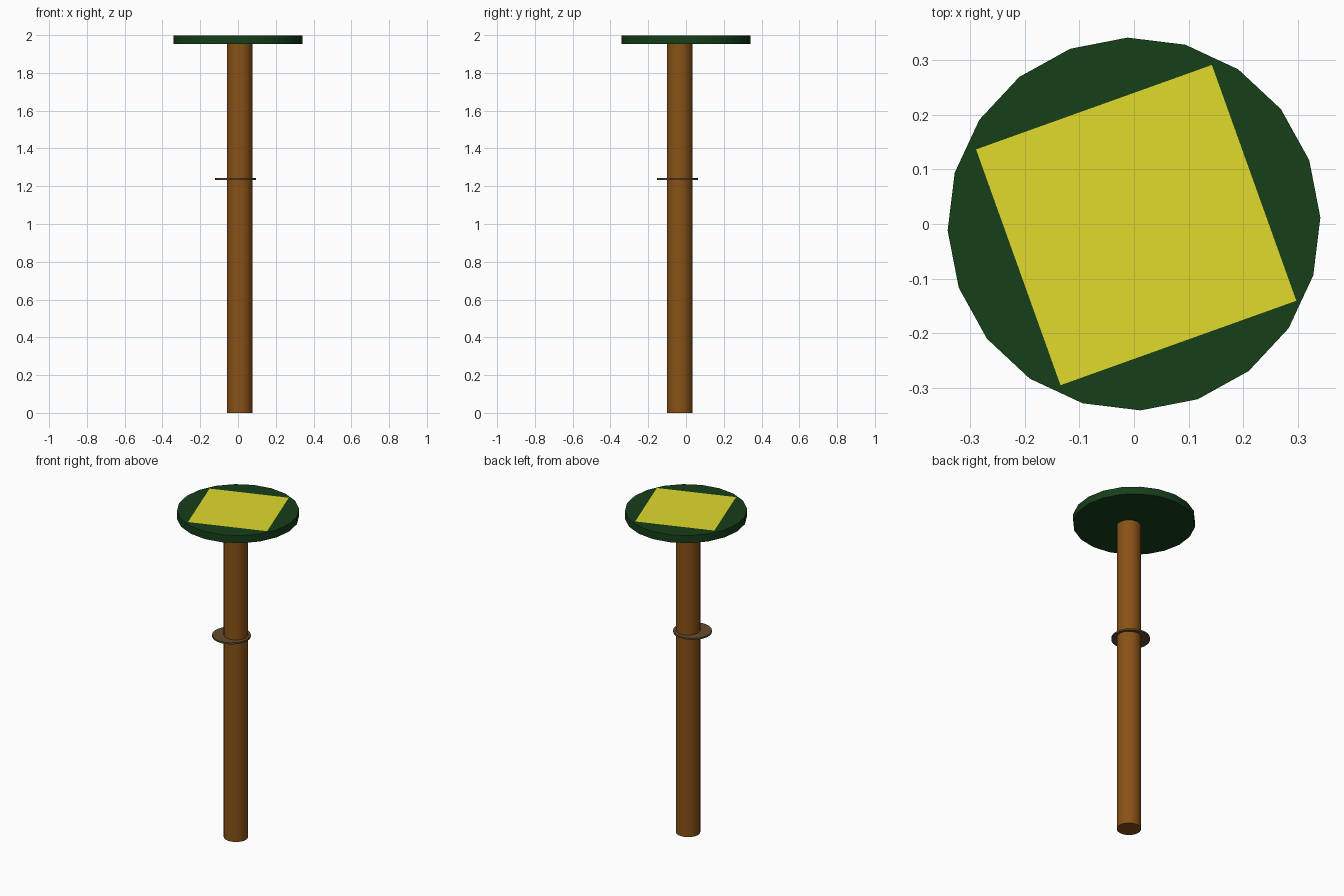
import bpy, math

if "Cube" in bpy.data.objects:
    bpy.data.objects.remove(bpy.data.objects["Cube"])


def finish(name, color):
    obj = bpy.context.object
    obj.name = name
    mat = bpy.data.materials.new(name + "_paint")
    mat.diffuse_color = (*color, 1)
    mat.use_nodes = True
    mat.node_tree.nodes["Principled BSDF"].inputs["Base Color"].default_value = mat.diffuse_color
    obj.data.materials.append(mat)
    return obj


def cylinder(name, sides, radius, x, y, z0, z1, color, turn=0):
    bpy.ops.mesh.primitive_cylinder_add(
        vertices=sides, radius=radius, depth=z1 - z0,
        location=(x, y, (z0 + z1) / 2), rotation=(0, 0, math.radians(turn)))
    obj = finish(name, color)
    bpy.ops.object.shade_smooth_by_angle(angle=math.radians(30))
    return obj


# Round wooden post and the thin collar around it
cylinder("post", 32, 0.068, 0.009, -0.033, 0, 1.955, (0.25, 0.085, 0.008))
cylinder("collar", 32, 0.108, -0.013, -0.045, 1.234, 1.244, (0.13, 0.07, 0.03))

# Low-poly round sign board lying flat on the post
cylinder("board", 20, 0.341, 0, 0, 1.952, 1.998, (0.008, 0.05, 0.01), 20)

# Square yellow panel on top of the board
bpy.ops.mesh.primitive_plane_add(
    size=0.458, location=(0.004, -0.002, 2.0), rotation=(0, 0, math.radians(19.7)))
finish("yellow_panel", (0.75, 0.70, 0.025))
